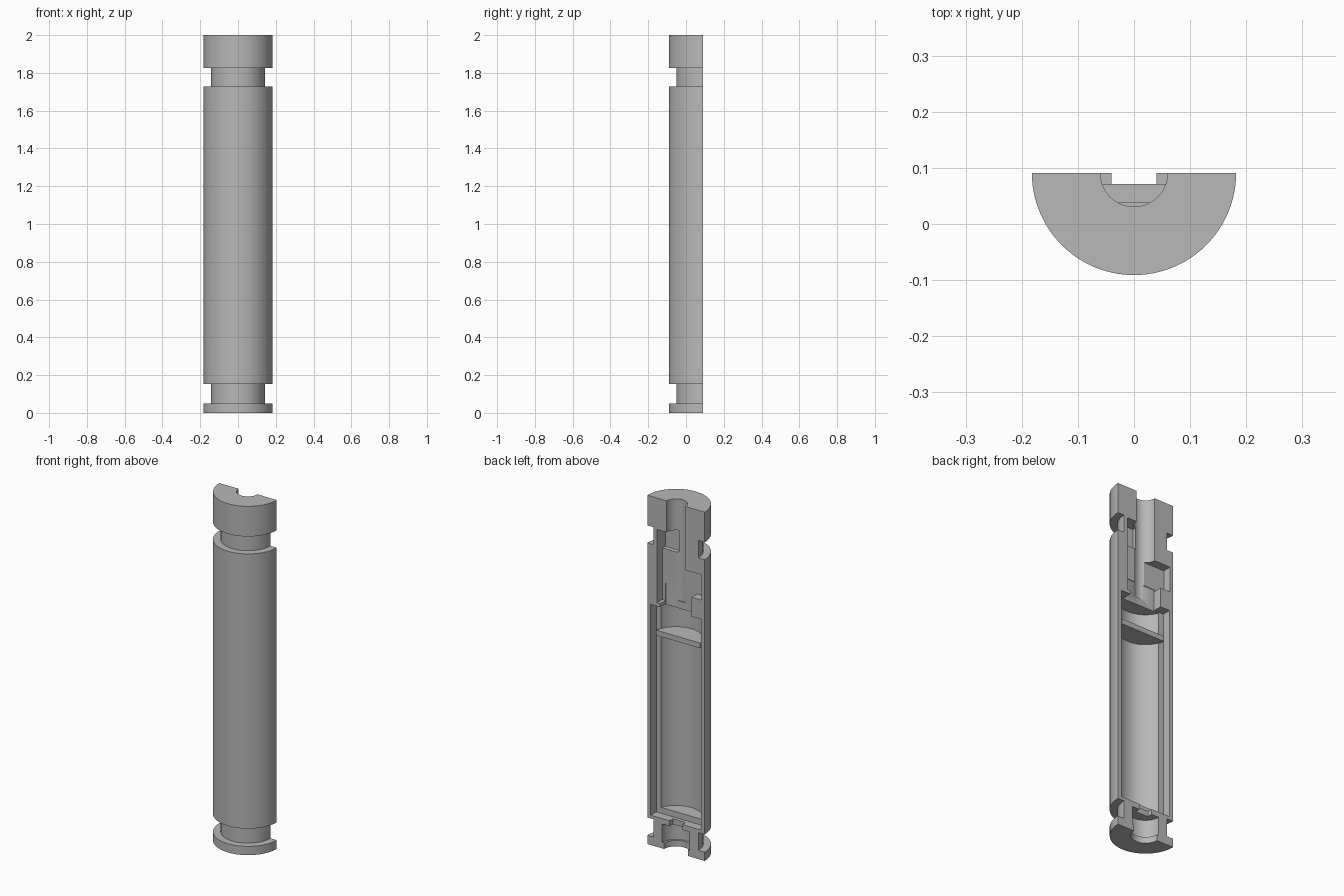
import bpy, bmesh, math
from mathutils import Matrix

if "Cube" in bpy.data.objects:
    bpy.data.objects.remove(bpy.data.objects["Cube"])

AXIS_Y = 0.091      # axis of the turned parts, lying on the section plane

metal = bpy.data.materials.new("plain_grey")
metal.use_nodes = True
metal.diffuse_color = (0.48, 0.48, 0.48, 1)
metal.node_tree.nodes["Principled BSDF"].inputs["Base Color"].default_value = (0.48, 0.48, 0.48, 1)


def add_object(name, bm):
    bmesh.ops.recalc_face_normals(bm, faces=bm.faces)
    mesh = bpy.data.meshes.new(name)
    bm.to_mesh(mesh)
    bm.free()
    mesh.materials.append(metal)
    obj = bpy.data.objects.new(name, mesh)
    bpy.context.collection.objects.link(obj)
    return obj


def lathe(name, profile):
    """Turn (radius, height) points around the part's axis."""
    bm = bmesh.new()
    points = [(0, profile[0][1])] + profile + [(0, profile[-1][1])]
    verts = [bm.verts.new((r, AXIS_Y, z)) for r, z in points]
    edges = [bm.edges.new(pair) for pair in zip(verts, verts[1:])]
    bmesh.ops.spin(bm, geom=verts + edges, cent=(0, AXIS_Y, 0), axis=(0, 0, 1),
                   angle=math.tau, steps=96)
    bmesh.ops.remove_doubles(bm, verts=bm.verts, dist=1e-5)
    return add_object(name, bm)


def pocket(x0, x1, depth, z0, z1):
    """Box sunk to a depth behind the section plane."""
    bm = bmesh.new()
    y0, y1 = AXIS_Y - depth, AXIS_Y + 0.4
    bmesh.ops.create_cube(bm, size=1, matrix=Matrix.Translation(
        ((x0 + x1) / 2, (y0 + y1) / 2, (z0 + z1) / 2))
        @ Matrix.Diagonal((x1 - x0, y1 - y0, z1 - z0, 1)))
    return add_object("cutter", bm)


def carve(obj, cutters):
    """Subtract every cutter, then discard it."""
    for cutter in cutters:
        cutter.hide_render = True
        mod = obj.modifiers.new("cut", "BOOLEAN")
        mod.operation, mod.solver, mod.object = "DIFFERENCE", "EXACT", cutter
    bpy.context.view_layer.update()
    result = bpy.data.meshes.new_from_object(
        obj.evaluated_get(bpy.context.evaluated_depsgraph_get()))
    obj.modifiers.clear()
    obj.data = result
    for cutter in cutters:
        bpy.data.objects.remove(cutter)
    bpy.ops.object.select_all(action="DESELECT")
    obj.select_set(True)
    bpy.context.view_layer.objects.active = obj
    bpy.ops.object.shade_smooth_by_angle(angle=math.radians(30))


# Grooved outer body, cut in half along its axis
R, NECK = 0.182, 0.142
body = lathe("sectioned_body", [
    (R, 0), (R, 0.05), (NECK, 0.05), (NECK, 0.152), (R, 0.152),
    (R, 1.727), (NECK, 1.727), (NECK, 1.827), (R, 1.827), (R, 2)])
carve(body, [
    pocket(-1, 1, 0, -1, 3),                                  # section plane
    lathe("top_bore", [(0.06, 1.417), (0.06, 2.1)]),
    lathe("main_bore", [(0.139, 0.205), (0.139, 1.375)]),
    lathe("bottom_bore", [(0.075, -0.1), (0.075, 0.035), (0.087, 0.035), (0.087, 0.14)]),
    pocket(-0.16, 0.16, 0.05, 0.171, 1.38),                   # long side slots
    pocket(-0.10, 0.10, 0.053, 1.3, 1.5),                     # floor opening
    pocket(-0.163, 0.05, 0.05, 1.49, 1.635),                  # right chamber
    pocket(0, 0.12, 0.05, 1.4, 1.82),                         # left channel
    pocket(0.02, 0.12, 0.075, 1.695, 1.82),                   # deeper channel head
    pocket(-0.04, 0.04, 0.03, 0.12, 0.19),                    # lower floor opening
])

# Loose disc inside the main bore
disc = lathe("inner_disc", [(0.141, 1.20), (0.141, 1.23)])
carve(disc, [pocket(-1, 1, 0.02, 0, 2)])
